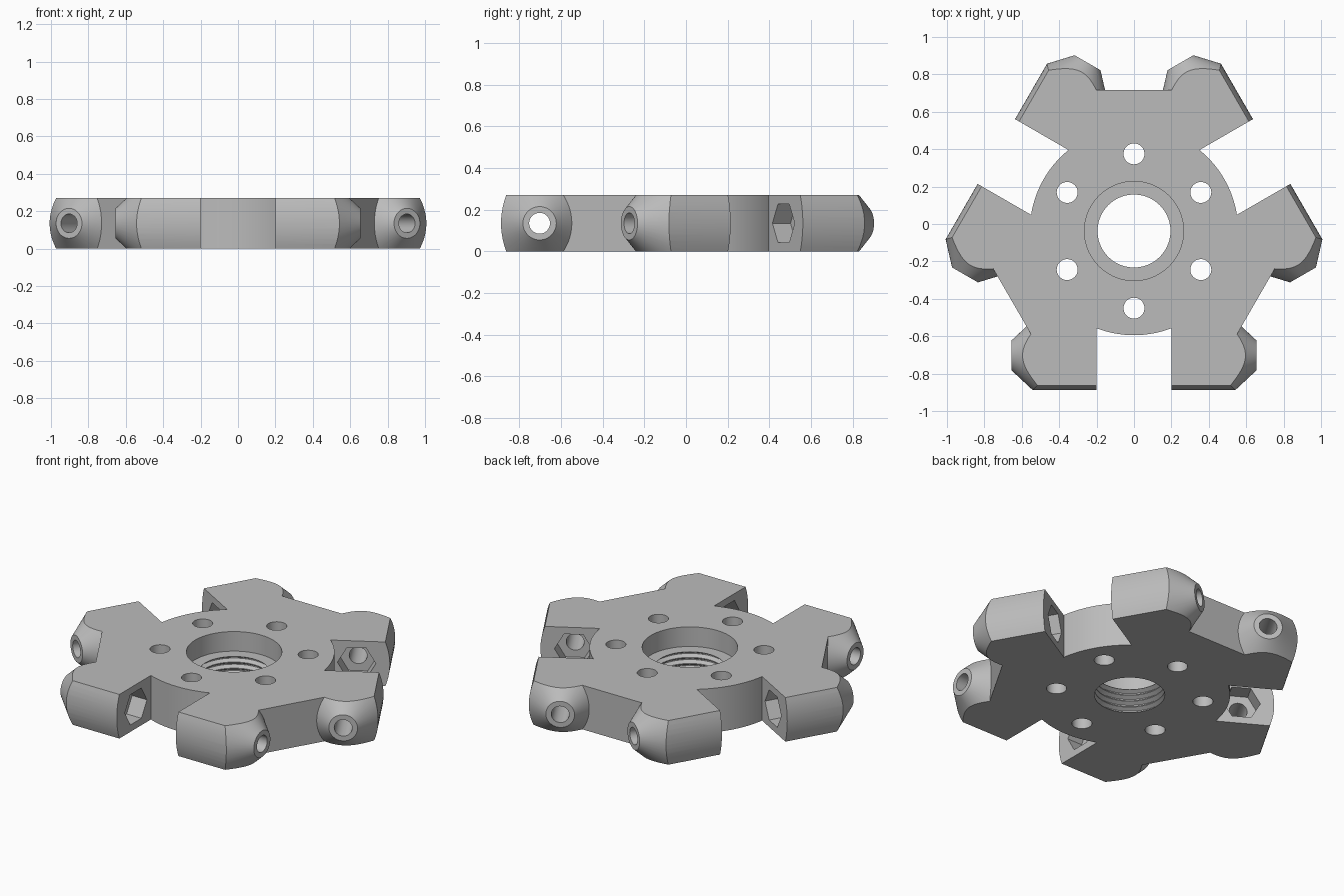
import bpy, bmesh, math
from mathutils import Matrix, Vector

cube = bpy.data.objects.get("Cube")
if cube:
    bpy.data.objects.remove(cube)

H = 0.27                              # plate thickness
MID = H / 2
CENTRE = Matrix.Translation((0, -0.0375, 0))
ALONG_X = Matrix.Rotation(math.pi / 2, 4, 'Y')
BOLT_Y = -0.665                       # bolt axis, measured from the hub centre

steel = bpy.data.materials.new("plain grey")
steel.use_nodes = True
grey = (0.5, 0.5, 0.5, 1)
steel.diffuse_color = grey
steel.node_tree.nodes["Principled BSDF"].inputs["Base Color"].default_value = grey


def to_object(name, bm):
    bmesh.ops.recalc_face_normals(bm, faces=bm.faces)
    mesh = bpy.data.meshes.new(name)
    bm.to_mesh(mesh)
    bm.free()
    mesh.materials.append(steel)
    obj = bpy.data.objects.new(name, mesh)
    bpy.context.collection.objects.link(obj)
    return obj


def prism(name, points, direction):
    """Closed outline pushed along a direction."""
    bm = bmesh.new()
    face = bm.faces.new([bm.verts.new(p) for p in points])
    ext = bmesh.ops.extrude_face_region(bm, geom=[face], use_keep_orig=True)
    verts = [g for g in ext["geom"] if isinstance(g, bmesh.types.BMVert)]
    bmesh.ops.translate(bm, verts=verts, vec=direction)
    return to_object(name, bm)


def rod(name, r1, r2, start, end, place, sides=64):
    """Cylinder or cone between two stations on its axis."""
    bm = bmesh.new()
    shift = Matrix.Translation((0, 0, (start + end) / 2))
    bmesh.ops.create_cone(bm, cap_ends=True, segments=sides, radius1=r1, radius2=r2,
                          depth=end - start, matrix=place @ shift)
    return to_object(name, bm)


def lathe(name, profile, steps=72):
    """Solid of revolution about z from (radius, height) pairs."""
    bm = bmesh.new()
    rings = [[bm.verts.new((r * math.cos(math.tau * i / steps),
                            r * math.sin(math.tau * i / steps), z))
              for i in range(steps)] for r, z in profile]
    for low, high in zip(rings, rings[1:]):
        for i in range(steps):
            j = (i + 1) % steps
            bm.faces.new((low[i], low[j], high[j], high[i]))
    bm.faces.new(rings[0])
    bm.faces.new(rings[-1])
    return to_object(name, bm)


def combine(target, other, operation):
    mod = target.modifiers.new("join", 'BOOLEAN')
    mod.operation, mod.object, mod.solver = operation, other, 'EXACT'
    bpy.context.view_layer.update()
    graph = bpy.context.evaluated_depsgraph_get()
    mesh = bpy.data.meshes.new_from_object(target.evaluated_get(graph))
    target.modifiers.clear()
    target.data = mesh
    bpy.data.objects.remove(other)


# One clamp lug: bowed outer face, conical end, bolt hole and nut pocket
bow = 0.377
outline = []
for i in range(13):
    z = -0.03 + i * (H + 0.06) / 12
    outline.append((0.2, -0.85 + bow - math.sqrt(bow ** 2 - (z - MID) ** 2), z))
outline += [(0.2, -0.46, H + 0.03), (0.2, -0.46, -0.03)]
lug = prism("lug", outline, Vector((0.5, 0, 0)))
axis = Matrix.Translation((0, BOLT_Y, MID)) @ ALONG_X
combine(lug, rod("end_cone", 0.08 + 0.93 * 0.555, 0.08, 0.1, 0.655, axis, 96), 'INTERSECT')
combine(lug, rod("bolt_hole", 0.05, 0.05, 0, 0.8, axis, 48), 'DIFFERENCE')
combine(lug, rod("nut_pocket", 0.107, 0.107, 0.1, 0.3, axis, 6), 'DIFFERENCE')

# Hub: round disc plus three flat-edged arms
body = rod("wheel_hub", 0.557, 0.557, -0.06, H + 0.06, Matrix(), 120)
edge = []
for k in range(3):
    turn = Matrix.Rotation(k * math.tau / 3, 4, 'Z')
    for p in [(0.3, -0.5), (0.552, -0.55), (0.752, -0.203), (0.583, 0.01)]:
        edge.append(turn @ Vector((p[0], p[1], -0.09)))
combine(body, prism("arms", edge, Vector((0, 0, H + 0.18))), 'UNION')

# Six lugs: a mirrored pair at every notch
for k in range(3):
    for side in (1, -1):
        bm = bmesh.new()
        bm.from_mesh(lug.data)
        bm.transform(Matrix.Rotation(k * math.tau / 3, 4, 'Z')
                     @ Matrix.Diagonal((side, 1, 1, 1)))
        combine(body, to_object("lug_copy", bm), 'UNION')
bpy.data.objects.remove(lug)

# Trim everything to the plate thickness
combine(body, rod("slab", 2, 2, 0, H, Matrix(), 4), 'INTERSECT')

# Six mounting holes
for k in range(6):
    spot = Matrix.Rotation(k * math.tau / 6, 4, 'Z') @ Matrix.Translation((0, 0.4125, 0))
    combine(body, rod("mount_hole", 0.056, 0.056, -0.1, H + 0.1, spot, 40), 'DIFFERENCE')

# Threaded centre bore with a wide counterbore above
floor, turns = 0.15, 4
profile = [(0.195, -0.1)]
pitch = floor / turns
for t in range(turns):
    base = t * pitch
    profile += [(0.195, base + 0.1 * pitch), (0.218, base + 0.45 * pitch),
                (0.218, base + 0.6 * pitch), (0.195, base + 0.95 * pitch)]
profile += [(0.195, floor), (0.265, floor), (0.265, H + 0.1)]
combine(body, lathe("bore", profile), 'DIFFERENCE')

# Finish: place the wheel and keep hard edges crisp
body.name = body.data.name = "wheel_hub"
body.data.transform(CENTRE)
body.data.materials.clear()
body.data.materials.append(steel)
for poly in body.data.polygons:
    poly.material_index = 0
bpy.ops.object.select_all(action='DESELECT')
body.select_set(True)
bpy.context.view_layer.objects.active = body
bpy.ops.object.shade_smooth_by_angle(angle=math.radians(25))
